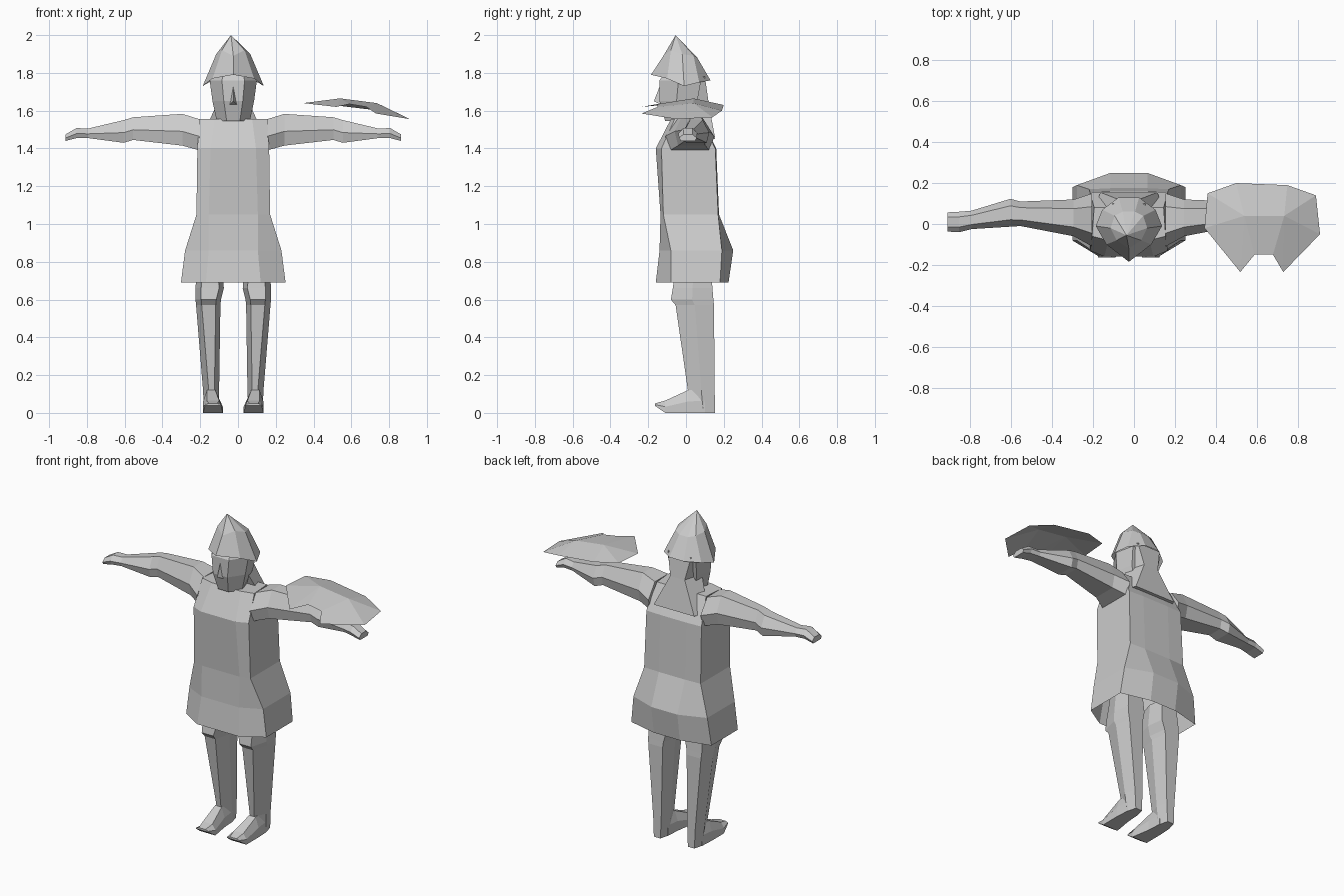
import bpy, bmesh

CX = -0.025  # centre line of the figure

grey = bpy.data.materials.new("plain_grey")
grey.diffuse_color = (0.6, 0.6, 0.6, 1)


def make(name, verts, faces, shift=CX, fix=True):
    """Flat shaded mesh object from points and faces."""
    bm = bmesh.new()
    vs = [bm.verts.new((x + shift, y, z)) for x, y, z in verts]
    for f in faces:
        bm.faces.new([vs[i] for i in f])
    if fix:
        bmesh.ops.recalc_face_normals(bm, faces=bm.faces)
    me = bpy.data.meshes.new(name)
    bm.to_mesh(me)
    bm.free()
    me.materials.append(grey)
    ob = bpy.data.objects.new(name, me)
    bpy.context.collection.objects.link(ob)
    return ob


def loft(name, rings, start=True, end=True, tip=None):
    """Skin a list of equal rings, with optional caps or a pointed tip."""
    n = len(rings[0])
    verts = [p for r in rings for p in r]
    faces = []
    for k in range(len(rings) - 1):
        for i in range(n):
            j = (i + 1) % n
            faces.append((k * n + i, k * n + j, (k + 1) * n + j, (k + 1) * n + i))
    last = (len(rings) - 1) * n
    if start:
        faces.append(tuple(range(n)))
    if tip:
        verts.append(tip)
        faces += [(last + i, last + (i + 1) % n, len(verts) - 1) for i in range(n)]
    elif end:
        faces.append(tuple(range(last, last + n)))
    return make(name, verts, faces)


def both(half):
    """Close a half ring (front to back) by mirroring it in x."""
    return half + [(-x, y, z) for x, y, z in reversed(half) if x]


def level(z, *pts):
    return both([(x, y, z) for x, y in pts])


# Tunic, open at the hem
loft("tunic", [
    level(0.69, (.145, -.16), (.277, -.08), (.277, .18), (.09, .225)),
    level(0.86, (.13, -.14), (.255, -.08), (.255, .19), (.09, .25)),
    level(1.05, (.13, -.135), (.195, -.12), (.195, .17), (.09, .175)),
    level(1.40, (.12, -.16), (.19, -.13), (.19, .155), (.09, .16)),
    level(1.555, (.10, -.08), (.18, -.06), (.17, .08), (.09, .08)),
], start=False)

# Head with nose
loft("head", [
    level(1.545, (.035, -.11), (.088, -.05), (.06, .04)),
    level(1.65, (.05, -.14), (.11, -.05), (.09, .06)),
    level(1.76, (.06, -.14), (.125, -.04), (.10, .08)),
    level(1.85, (.04, -.08), (.07, -.03), (.05, .03)),
])
make("nose", [(-.022, -.13, 1.63), (.022, -.13, 1.63), (0, -.17, 1.65), (0, -.135, 1.74)],
     [(0, 1, 2), (1, 3, 2), (3, 0, 2), (0, 3, 1)])

# Neck guard spreading onto the shoulders
loft("neck_guard", [
    level(1.45, (.17, .06), (.14, .155)),
    level(1.64, (.085, 0), (.05, .12)),
    level(1.78, (.10, 0), (.08, .10)),
])

# Pointed helmet with a wavy rim
loft("helmet", [
    both([(0, -.185, 1.79), (.11, -.10, 1.77), (.162, -.01, 1.73), (.13, .07, 1.75), (.05, .13, 1.76)]),
    both([(0, -.12, 1.89), (.06, -.08, 1.92), (.09, -.02, 1.90), (.07, .04, 1.89), (.03, .06, 1.88)]),
], start=False, tip=(-.012, -.055, 2.0))

# Arms: x, y centre, y radius, bottom, top
ARM = [(.18, .02, .13, 1.39, 1.555), (.27, .03, .09, 1.415, 1.583),
       (.53, .05, .06, 1.445, 1.565), (.58, .055, .068, 1.43, 1.55),
       (.77, .02, .045, 1.455, 1.505), (.83, .01, .05, 1.455, 1.508),
       (.887, .01, .047, 1.44, 1.475)]
HEX = [(-.8, -1), (.8, -1), (1, -.1), (.5, 1), (-.5, 1), (-1, -.1)]

# Legs: z, inner x, outer x, front y, back y
LEG = [(0, .08, .155, .03, .153), (.12, .075, .16, .01, .152), (.57, .068, .197, -.055, .148),
       (.60, .065, .20, -.08, .145), (.66, .05, .20, -.07, .14), (.80, .06, .19, -.05, .13)]

# Feet: y, inner x, outer x, bottom, top
FOOT = [(.10, .08, .155, 0, .13), (.01, .075, .16, 0, .12),
        (-.11, .055, .16, 0, .065), (-.165, .065, .15, .038, .05)]

for s, side in ((-1, "right"), (1, "left")):
    loft(side + "_arm", [
        [(s * x, yc + a * ry, (b + t) / 2 + c * (t - b) / 2) for a, c in HEX]
        for x, yc, ry, b, t in ARM])
    loft(side + "_leg", [
        [(s * (i + .025), f, z), (s * (o - .03), f, z), (s * o, (f + b) / 2, z),
         (s * (o - .015), b, z), (s * (i + .015), b, z), (s * i, (f + b) / 2, z)]
        for z, i, o, f, b in LEG])
    loft(side + "_foot", [
        [(s * i, y, b), (s * o, y, b), (s * o, y, (b + t) / 2),
         (s * (o - .02), y, t), (s * (i + .02), y, t), (s * i, y, (b + t) / 2)]
        for y, i, o, b, t in FOOT])

# Curved shield sheet floating over one hand
make("shield", [
    (.345, -.02, 1.64), (.52, -.235, 1.62), (.59, -.15, 1.635), (.68, -.15, 1.62),
    (.73, -.235, 1.585), (.91, -.05, 1.555), (.89, .14, 1.565), (.75, .19, 1.60),
    (.50, .20, 1.63), (.36, .15, 1.64), (.54, .04, 1.665), (.735, .04, 1.64)],
    [(0, 1, 10), (1, 2, 10), (2, 3, 11, 10), (3, 4, 11), (4, 5, 11), (5, 6, 11),
     (6, 7, 11), (7, 8, 10, 11), (8, 9, 10), (9, 0, 10)], shift=0, fix=False)
